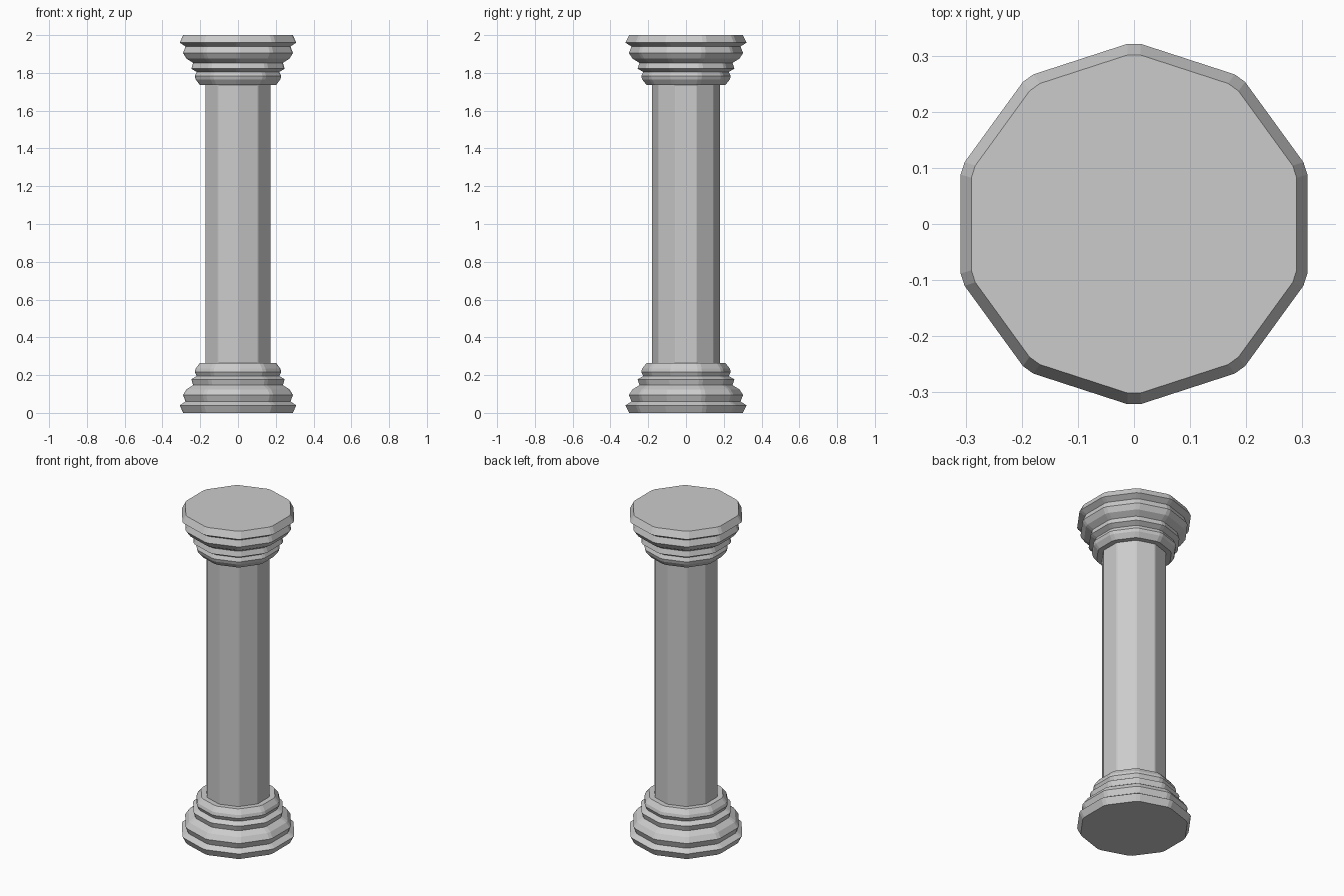
import bpy, bmesh
from math import sin, cos, pi, tan

if "Cube" in bpy.data.objects:
    bpy.data.objects.remove(bpy.data.objects["Cube"])

SIDES = 10
APOTHEM = cos(pi / SIDES)


def ring(r, chamfer):
    """Decagon with a corner on +y, each corner cut off by a small chamfer."""
    corners = [(r * sin(2 * pi * i / SIDES), r * cos(2 * pi * i / SIDES)) for i in range(SIDES)]
    edge = 2 * r * sin(pi / SIDES)
    t = chamfer / edge
    pts = []
    for i, (x, y) in enumerate(corners):
        for nx, ny in (corners[i - 1], corners[(i + 1) % SIDES]):
            pts.append((x + (nx - x) * t, y + (ny - y) * t))
    return pts


def lathe(name, profile, chamfer):
    """Stack of decagon rings; profile is (half width in x, z)."""
    bm = bmesh.new()
    rings = [[bm.verts.new((x, y, z)) for x, y in ring(w / APOTHEM, chamfer)] for w, z in profile]
    n = SIDES * 2
    for a, b in zip(rings, rings[1:]):
        for i in range(n):
            j = (i + 1) % n
            bm.faces.new((a[i], a[j], b[j], b[i]))
    bm.faces.new(rings[0])
    bm.faces.new(rings[-1])
    bmesh.ops.recalc_face_normals(bm, faces=bm.faces)
    me = bpy.data.meshes.new(name)
    bm.to_mesh(me)
    bm.free()
    ob = bpy.data.objects.new(name, me)
    bpy.context.collection.objects.link(ob)
    return ob


# Stepped moulding from the ground up, reused upside down for the capital
moulding = [(0.29, 0.0), (0.309, 0.04), (0.278, 0.06), (0.291, 0.095),
            (0.272, 0.125), (0.238, 0.147), (0.247, 0.178), (0.219, 0.195),
            (0.229, 0.217), (0.224, 0.235), (0.203, 0.263)]

lathe("base", moulding, 0.012)
lathe("capital", [(w, 2 - z) for w, z in moulding], 0.012)

# Plain ten-sided shaft
lathe("shaft", [(0.173, 0.25), (0.173, 1.75)], 0.004)
